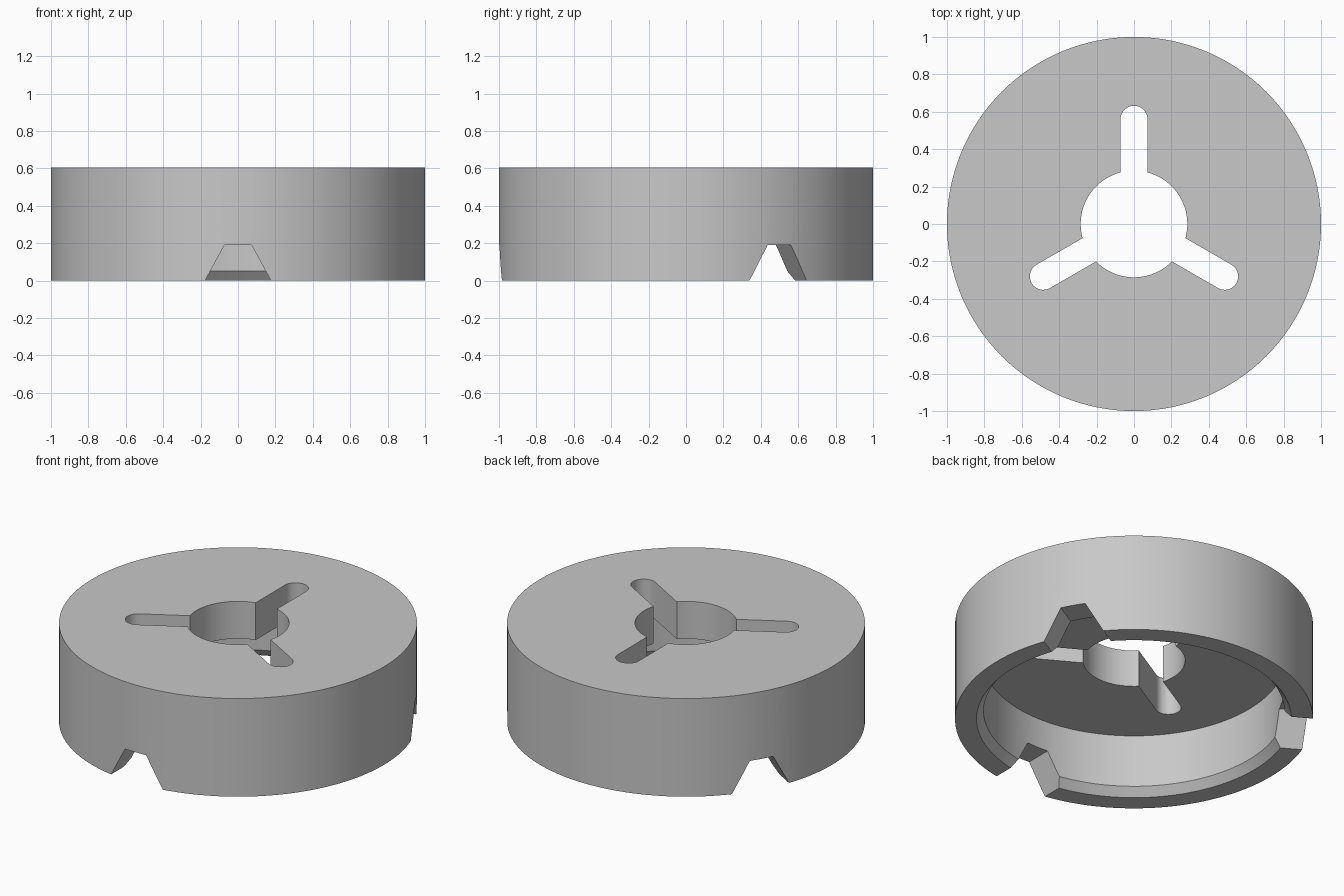
import bpy, bmesh, math
from mathutils import Matrix, Vector

if "Cube" in bpy.data.objects:
    bpy.data.objects.remove(bpy.data.objects["Cube"])

HEIGHT, FLOOR = 0.605, 0.375
HOLE, SEGMENTS = 0.285, 128

grey = bpy.data.materials.new("plain grey")
grey.use_nodes = True
colour = (0.58, 0.58, 0.58, 1)
grey.diffuse_color = colour
grey.node_tree.nodes["Principled BSDF"].inputs["Base Color"].default_value = colour


def make_object(name, bm):
    bmesh.ops.recalc_face_normals(bm, faces=bm.faces)
    mesh = bpy.data.meshes.new(name)
    bm.to_mesh(mesh)
    bm.free()
    mesh.materials.append(grey)
    obj = bpy.data.objects.new(name, mesh)
    bpy.context.collection.objects.link(obj)
    return obj


def prism(name, outline, sweep, angle):
    """Extrude a closed outline along sweep, then turn it about z."""
    bm = bmesh.new()
    face = bm.faces.new([bm.verts.new(p) for p in outline])
    result = bmesh.ops.extrude_face_region(bm, geom=[face], use_keep_orig=True)
    moved = [v for v in result["geom"] if isinstance(v, bmesh.types.BMVert)]
    bmesh.ops.translate(bm, verts=moved, vec=Vector(sweep))
    bmesh.ops.rotate(bm, verts=bm.verts, cent=(0, 0, 0),
                     matrix=Matrix.Rotation(math.radians(angle), 3, "Z"))
    return make_object(name, bm)


# Round body: a hollow cap with a centre hole and a chamfered lower rim
profile = [(HOLE, HEIGHT), (1, HEIGHT), (1, 0), (0.88, 0),
           (0.84, 0.05), (0.84, FLOOR), (HOLE, FLOOR)]
bm = bmesh.new()
ring = [bm.verts.new((r, 0, z)) for r, z in profile]
edges = [bm.edges.new((a, b)) for a, b in zip(ring, ring[1:] + ring[:1])]
bmesh.ops.spin(bm, geom=ring + edges, cent=(0, 0, 0), axis=(0, 0, 1),
               angle=math.tau, steps=SEGMENTS, use_duplicate=False)
bmesh.ops.remove_doubles(bm, verts=bm.verts, dist=0.0001)
body = make_object("round_body", bm)

# Outlines of the round-ended slots and the trapezoid rim notches
half, slot_centre = 0.072, 0.56
slot = [(0.1, half, 0.3), (0.1, -half, 0.3)]
for i in range(17):
    a = math.pi * (i / 16 - 0.5)
    slot.append((slot_centre + half * math.cos(a), half * math.sin(a), 0.3))
notch = [(0.6, -0.231, -0.1), (0.6, 0.231, -0.1), (0.6, 0.072, 0.19), (0.6, -0.072, 0.19)]

cutters = []
for turn in (0, 120, 240):
    cutters.append(prism("slot_cutter", slot, (0, 0, 0.5), 90 + turn))
    cutters.append(prism("notch_cutter", notch, (0.6, 0, 0), 30 + turn))

# Cut three slots through the top and three notches out of the rim
bpy.context.view_layer.objects.active = body
for cutter in cutters:
    cutter.hide_render = True
    cut = body.modifiers.new("cut", "BOOLEAN")
    cut.operation, cut.solver, cut.object = "DIFFERENCE", "EXACT", cutter
    bpy.ops.object.modifier_apply(modifier=cut.name)
for cutter in cutters:
    bpy.data.objects.remove(cutter)

# Smooth walls with crisp edges
bpy.ops.object.select_all(action="DESELECT")
body.select_set(True)
bpy.ops.object.shade_smooth_by_angle(angle=math.radians(25))
